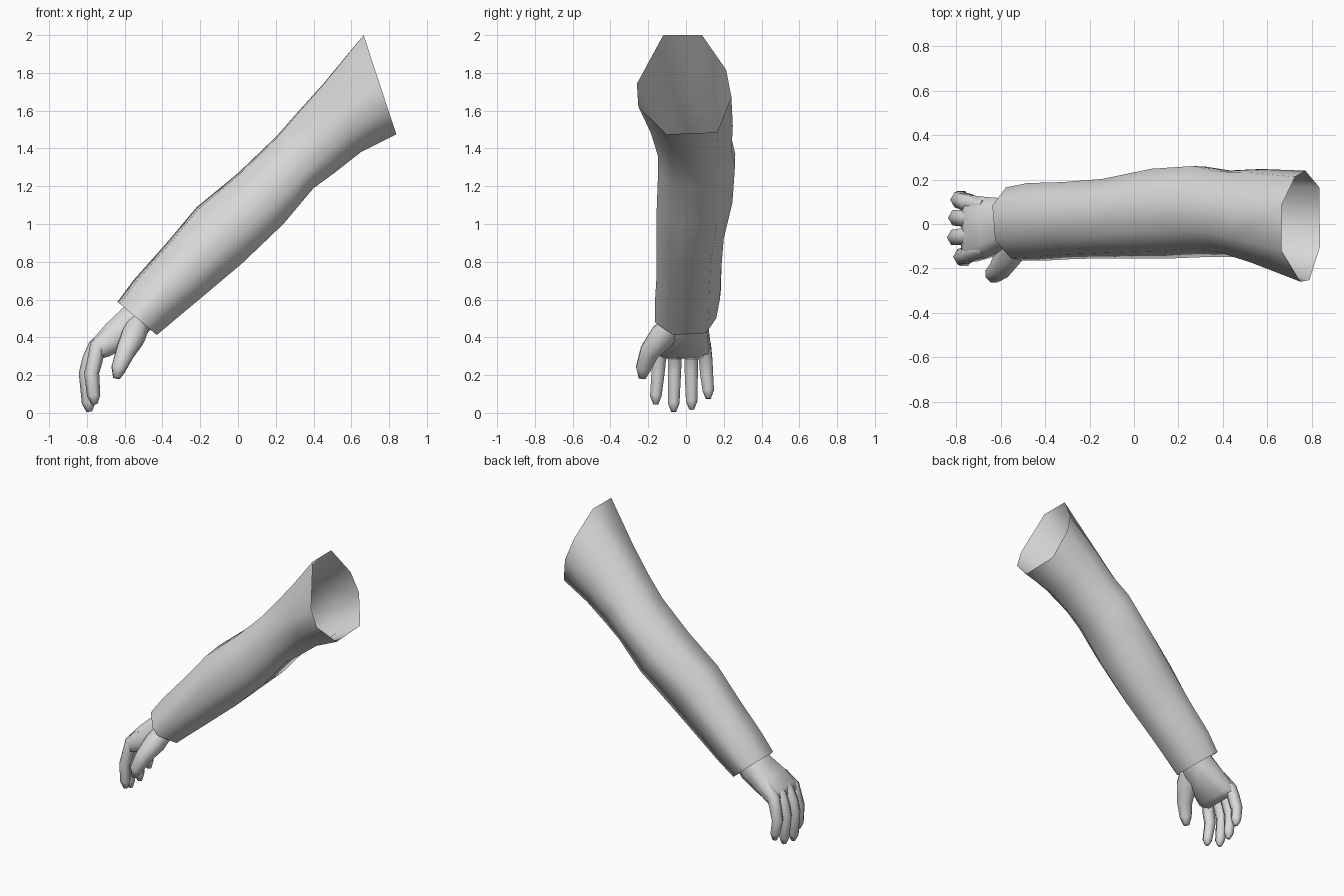
import bpy, bmesh, math
from mathutils import Vector

if "Cube" in bpy.data.objects:
    bpy.data.objects.remove(bpy.data.objects["Cube"])

grey = bpy.data.materials.new("light_grey")
grey.diffuse_color = (0.7, 0.7, 0.7, 1)
grey.use_nodes = True
grey.node_tree.nodes["Principled BSDF"].inputs["Base Color"].default_value = grey.diffuse_color


def loft(name, rings, caps):
    """Skin a row of equal-sized closed rings into one smooth part."""
    bm = bmesh.new()
    rows = [[bm.verts.new(p) for p in ring] for ring in rings]
    n = len(rows[0])
    for a, b in zip(rows, rows[1:]):
        for i in range(n):
            j = (i + 1) % n
            bm.faces.new((a[i], a[j], b[j], b[i]))
    if caps:
        bm.faces.new(rows[0])
        bm.faces.new(rows[-1])
    bmesh.ops.recalc_face_normals(bm, faces=bm.faces)
    mesh = bpy.data.meshes.new(name)
    bm.to_mesh(mesh)
    bm.free()
    mesh.materials.append(grey)
    ob = bpy.data.objects.new(name, mesh)
    bpy.context.collection.objects.link(ob)
    bpy.ops.object.select_all(action='DESELECT')
    ob.select_set(True)
    bpy.context.view_layer.objects.active = ob
    bpy.ops.object.shade_smooth_by_angle(angle=math.radians(75))
    return ob


def section(tx, tz, bx, bz, y0, y1, shape):
    """Ring between a top and a bottom point; shape = (side, depth) fractions."""
    c, h = (y0 + y1) / 2, (y1 - y0) / 2
    return [(tx + (bx - tx) * f, c + h * s, tz + (bz - tz) * f) for s, f in shape]


def blend(a, b, t):
    return [(p[0] + (q[0] - p[0]) * t, p[1] + (q[1] - p[1]) * t) for p, q in zip(a, b)]


def tube(name, path, sides=6):
    """Tapered finger along a path of (x, y, z, radius)."""
    pts = [Vector(p[:3]) for p in path]
    rings = []
    for i, p in enumerate(pts):
        t = (pts[min(i + 1, len(pts) - 1)] - pts[max(i - 1, 0)]).normalized()
        u = (Vector((0, 1, 0)) - t * t.y).normalized()
        v = t.cross(u)
        rings.append([p + path[i][3] * (u * math.cos(a) + v * math.sin(a))
                      for a in (math.tau * (k + 0.5) / sides for k in range(sides))])
    return loft(name, rings, True)


# Sleeve: open eight-sided tube; its section changes from cuff to elbow to shoulder
cuff = [(-.45, .07), (.5, .01), (1, .3), (.97, .5),
        (.65, .94), (-.42, 1), (-1, .62), (-.93, .4)]
elbow = [(-.42, .02), (.42, 0), (.98, .33), (.97, .6),
         (.55, 1), (-.5, 1), (-1, .72), (-.82, .3)]
shoulder = [(-.44, 0), (.38, 0), (.89, .35), (1, .62),
            (.7, .98), (-.37, 1), (-.97, .72), (-1, .49)]
sleeve = [
    (-.64, .59, -.43, .412, -.165, .165),
    (-.55, .71, -.32, .505, -.165, .185),
    (-.38, .90, -.20, .605, -.157, .190),
    (-.22, 1.09, .02, .79, -.155, .205),
    (0, 1.27, .24, 1.0, -.155, .252),
    (.20, 1.46, .40, 1.19, -.148, .265),
    (.31, 1.585, .51, 1.27, -.150, .245),
    (.45, 1.74, .65, 1.38, -.190, .250),
    (.665, 2.0, .838, 1.475, -.260, .240),
]
rings = []
for i, s in enumerate(sleeve):
    shape = blend(cuff, elbow, i / 5) if i <= 5 else blend(elbow, shoulder, (i - 5) / 3)
    rings.append(section(*s, shape))
loft("sleeve", rings, False)

# Palm: rounded slab from inside the cuff to the knuckles
slab = [(-.65, 0), (.65, .04), (1, .3), (.95, .7), (.6, 1), (-.6, 1), (-1, .75), (-1, .25)]
palm = [
    (-.55, .61, -.43, .48, -.085, .105),
    (-.615, .55, -.49, .41, -.10, .115),
    (-.70, .47, -.60, .34, -.145, .122),
    (-.765, .395, -.68, .30, -.168, .130),
    (-.78, .345, -.73, .285, -.16, .126),
]
loft("palm", [section(*s, slab) for s in palm], True)

# Four fingers: knuckle y, tip y, tip height, backward shift
fingers = {
    "index_finger": (-.13, -.16, .045, .028),
    "middle_finger": (-.055, -.065, .006, 0),
    "ring_finger": (.025, .03, .018, .005),
    "little_finger": (.095, .118, .075, .015),
}
for name, (y0, y1, z, dx) in fingers.items():
    tube(name, [
        (-.675, y0 * .85, .435, .03),
        (-.752 + dx * .3, y0, .352, .043),
        (-.785 + dx, y0 * .6 + y1 * .4, .28, .041),
        (-.803 + dx, y0 * .4 + y1 * .6, .21, .040),
        (-.792 + dx, y1, z + .045, .035),
        (-.787 + dx, y1, z, .015),
    ])

# Thumb, with a broad base merging into the palm
tube("thumb", [
    (-.52, -.055, .48, .06),
    (-.555, -.125, .405, .07),
    (-.597, -.195, .32, .054),
    (-.632, -.226, .235, .042),
    (-.643, -.232, .183, .02),
], 8)
